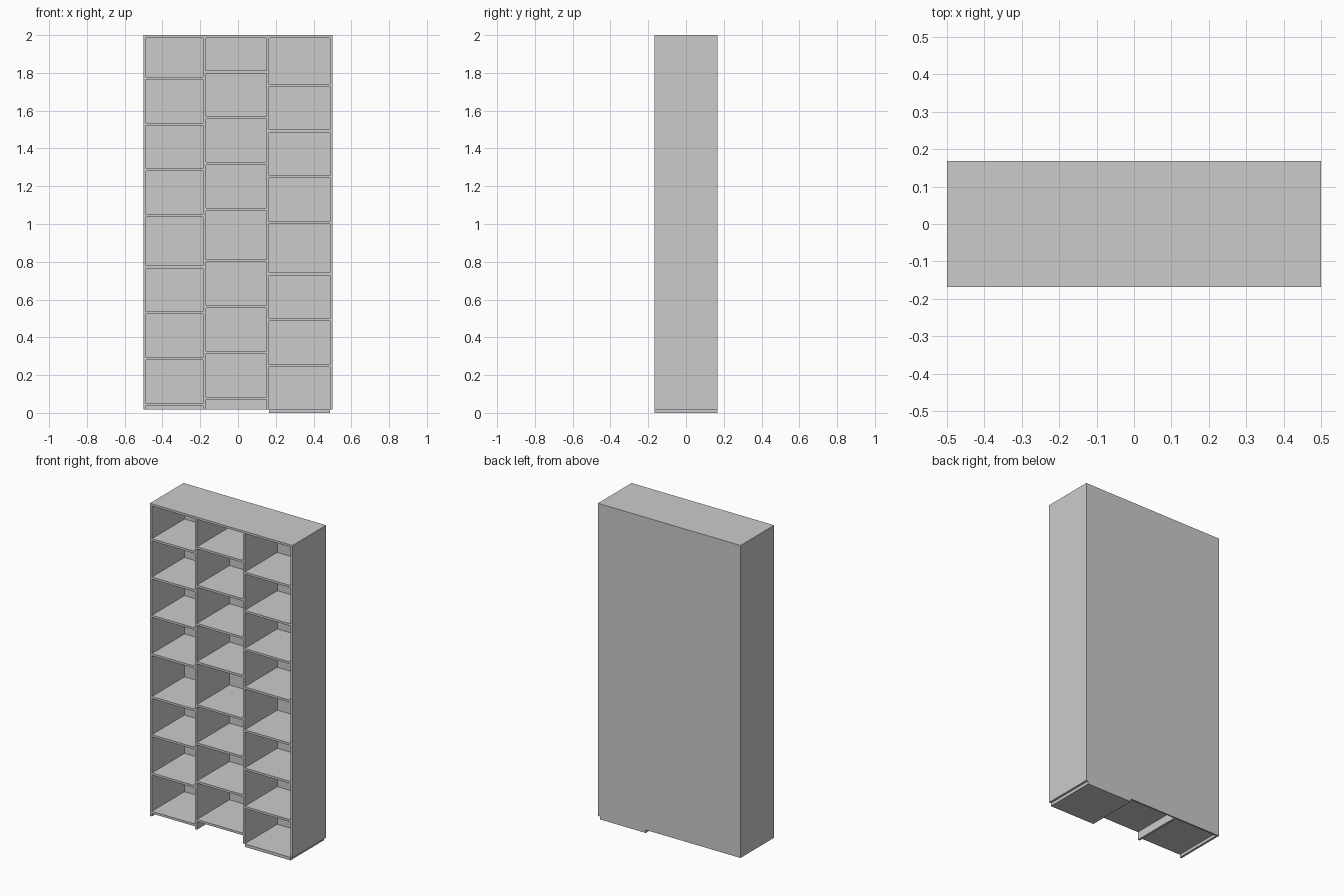
import bpy

if "Cube" in bpy.data.objects:
    bpy.data.objects.remove(bpy.data.objects["Cube"])

D = 0.168      # half depth
T = 0.014      # board thickness
BOTTOM = 0.019 # underside of the carcass


def board(name, x0, x1, y0, y1, z0, z1):
    bpy.ops.mesh.primitive_cube_add(size=1, location=((x0 + x1) / 2, (y0 + y1) / 2, (z0 + z1) / 2))
    o = bpy.context.object
    o.name = name
    o.scale = (x1 - x0, y1 - y0, z1 - z0)
    bpy.ops.object.transform_apply(location=False, rotation=False, scale=True)
    return o


# carcass: top, sides, dividers and thin back
board("top_panel", -0.5, 0.5, -D, D, 2 - T, 2)
uprights = [("left_side", -0.5), ("left_divider", -0.184),
            ("right_divider", 0.151), ("right_side", 0.5 - T)]
for name, x in uprights:
    board(name, x, x + T, -D, D, BOTTOM, 2 - T)

# staggered shelves; all columns share spacing but start at different heights
heights = [0, 0.243, 0.486, 0.728, 1.0, 1.243, 1.485, 1.728]
for col, offset in enumerate((0.037, 0.070, 0.0)):
    x0 = uprights[col][1] + T
    x1 = uprights[col + 1][1]
    board(f"back_panel_{col + 1}", x0, x1, D - 0.01, D, BOTTOM, 2 - T)
    for i, h in enumerate(heights):
        lowest = h + offset == 0
        back = D if lowest else D - 0.01
        board(f"shelf_{col + 1}_{i + 1}", x0, x1, -D, back, h + offset,
              BOTTOM if lowest else h + offset + T)
